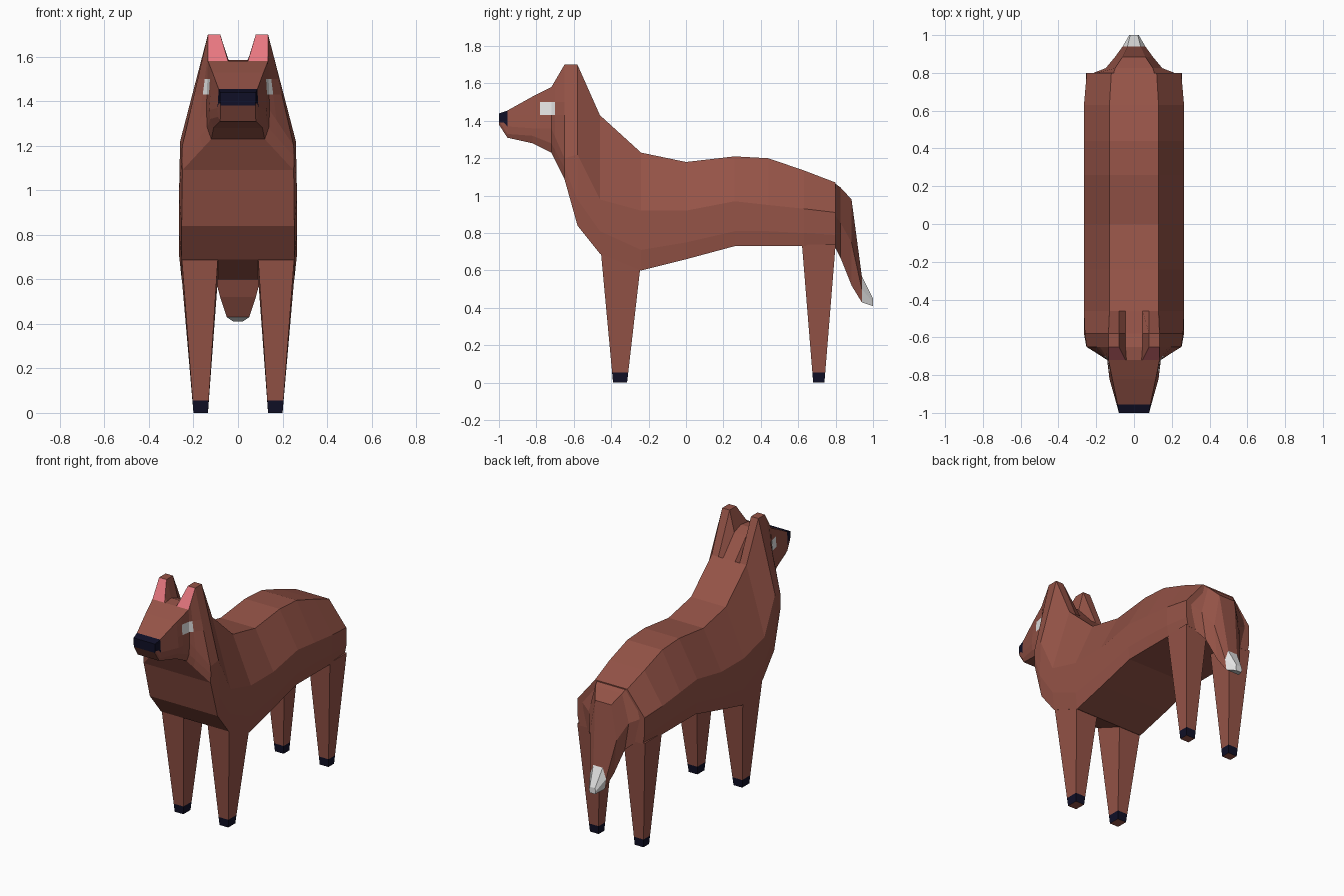
import bpy, bmesh
from mathutils import Vector

if "Cube" in bpy.data.objects:
    bpy.data.objects.remove(bpy.data.objects["Cube"])


def material(name, rgb):
    m = bpy.data.materials.new(name)
    m.diffuse_color = (*rgb, 1)
    m.use_nodes = True
    m.node_tree.nodes["Principled BSDF"].inputs["Base Color"].default_value = m.diffuse_color
    return m


BROWN, NAVY, WHITE, PINK = range(4)
MATS = [material("brown fur", (0.30, 0.087, 0.063)),
        material("navy black", (0.005, 0.005, 0.02)),
        material("white", (0.8, 0.8, 0.8)),
        material("ear pink", (0.82, 0.19, 0.22))]


def finish(bm, name):
    bmesh.ops.recalc_face_normals(bm, faces=bm.faces)
    me = bpy.data.meshes.new(name)
    bm.to_mesh(me)
    bm.free()
    for m in MATS:
        me.materials.append(m)
    ob = bpy.data.objects.new(name, me)
    bpy.context.collection.objects.link(ob)
    return ob


def loft(rings):
    """Skin closed rings of (x, y, z) points and cap both ends."""
    bm = bmesh.new()
    vs = [[bm.verts.new(p) for p in r] for r in rings]
    n = len(vs[0])
    for a, b in zip(vs, vs[1:]):
        for i in range(n):
            j = (i + 1) % n
            bm.faces.new((a[i], a[j], b[j], b[i]))
    bm.faces.new(vs[0])
    bm.faces.new(vs[-1])
    return bm


def mirrored(y, half):
    """Ring from its +x half, listed top to bottom."""
    return [(x, y, z) for x, z in half] + [(-x, y, z) for x, z in reversed(half)]


def cut(bm, co, no, ymax):
    """Slice only the faces in front of ymax."""
    faces = [f for f in bm.faces if f.calc_center_median().y < ymax]
    edges = {e for f in faces for e in f.edges}
    verts = {v for f in faces for v in f.verts}
    bmesh.ops.bisect_plane(bm, geom=faces + list(edges) + list(verts), dist=1e-5,
                           plane_co=co, plane_no=no)


# Body: y, top width, top z, mid z, low z, bottom z
TRUNK = [(0.80, 0.12, 1.07, 0.91, 0.79, 0.73, 0.25),
         (0.63, 0.13, 1.135, 0.93, 0.80, 0.73, 0.265),
         (0.44, 0.13, 1.20, 0.95, 0.81, 0.73, 0.265),
         (0.26, 0.13, 1.21, 0.97, 0.81, 0.73, 0.265),
         (0.00, 0.13, 1.18, 0.92, 0.75, 0.66, 0.265),
         (-0.24, 0.13, 1.23, 0.92, 0.71, 0.60, 0.265),
         (-0.46, 0.13, 1.43, 0.98, 0.81, 0.69, 0.265)]
rings = [mirrored(y, [(0.045, t), (0.08, t), (w, t), (s, m), (s, l), (s - 0.012, b)])
         for y, w, t, m, l, b, s in TRUNK]
# Neck with the ears raised from its top, then the head and snout
rings += [mirrored(-0.58, [(0.045, 1.56), (0.08, 1.70), (0.135, 1.70),
                           (0.26, 1.22), (0.265, 0.98), (0.253, 0.84)]),
          mirrored(-0.65, [(0.045, 1.585), (0.08, 1.70), (0.135, 1.70),
                           (0.25, 1.20), (0.252, 1.15), (0.25, 1.09)]),
          mirrored(-0.72, [(0.04, 1.58), (0.045, 1.58), (0.135, 1.58),
                           (0.142, 1.36), (0.138, 1.28), (0.12, 1.23)]),
          mirrored(-0.82, [(0.035, 1.53), (0.04, 1.53), (0.115, 1.53),
                           (0.13, 1.36), (0.125, 1.32), (0.11, 1.28)]),
          mirrored(-0.955, [(0.03, 1.455), (0.035, 1.455), (0.087, 1.455),
                            (0.092, 1.37), (0.09, 1.33), (0.08, 1.31)]),
          mirrored(-1.0, [(0.03, 1.44), (0.035, 1.44), (0.08, 1.44),
                          (0.08, 1.42), (0.08, 1.40), (0.078, 1.38)])]
bm = loft(rings)
# Cut outlines of the eyes and nose
for y in (-0.78, -0.70):
    cut(bm, (0, y, 0), (0, 1, 0), -0.66)
for z in (1.43, 1.50):
    cut(bm, (0, 0, z), (0, 0, 1), -0.66)
cut(bm, (0, 0, 1.39), (0, 0, 1), -0.955)
bm.normal_update()
bmesh.ops.recalc_face_normals(bm, faces=bm.faces)
for f in bm.faces:
    c = f.calc_center_median()
    if c.y < -0.955 and c.z > 1.375:
        f.material_index = NAVY
    elif -0.78 < c.y < -0.70 and 1.43 < c.z < 1.50 and abs(c.x) > 0.1:
        f.material_index = WHITE
    elif -0.72 < c.y < -0.65 and c.z > 1.58 and abs(c.x) > 0.05 and f.normal.y < -0.5 \
            and abs(f.normal.x) < 0.5:
        f.material_index = PINK
finish(bm, "body_and_head")

# Tail: y, top z, bottom z, top width, middle width, bottom width
TAIL = [(0.79, 1.07, 0.74, 0.11, 0.24, 0.20),
        (0.825, 1.045, 0.67, 0.10, 0.15, 0.12),
        (0.885, 0.98, 0.52, 0.06, 0.10, 0.08),
        (0.94, 0.57, 0.43, 0.035, 0.06, 0.05),
        (1.00, 0.45, 0.41, 0.02, 0.025, 0.02)]
bm = loft([mirrored(y, [(a, t), (b, (t + l) / 2), (c, l)]) for y, t, l, a, b, c in TAIL])
for f in bm.faces:
    if f.calc_center_median().y > 0.94 + 0.001:
        f.material_index = WHITE
finish(bm, "tail")


# Legs: tapered square posts with dark feet
def leg(name, side, y_top, z_top, y_foot):
    xs_top, xs_foot = (0.09, 0.253), (0.135, 0.20)

    def ring(t):
        pts = []
        for i, k in ((0, 0), (1, 0), (1, 1), (0, 1)):
            top = Vector((xs_top[i], y_top[k], z_top[k]))
            foot = Vector((xs_foot[i], y_foot[k], 0))
            p = foot.lerp(top, t / top.z)
            if t > 0.5:
                p = top
            pts.append((p.x * side, p.y, p.z))
        return pts

    bm = loft([ring(0), ring(0.055), ring(1)])
    for f in bm.faces:
        if 0.001 < f.calc_center_median().z < 0.055:
            f.material_index = NAVY
    finish(bm, name)


for side, word in ((1, "right"), (-1, "left")):
    leg("front_leg_" + word, side, (-0.455, -0.245), (0.70, 0.61), (-0.39, -0.315))
    leg("back_leg_" + word, side, (0.62, 0.80), (0.74, 0.74), (0.68, 0.74))
